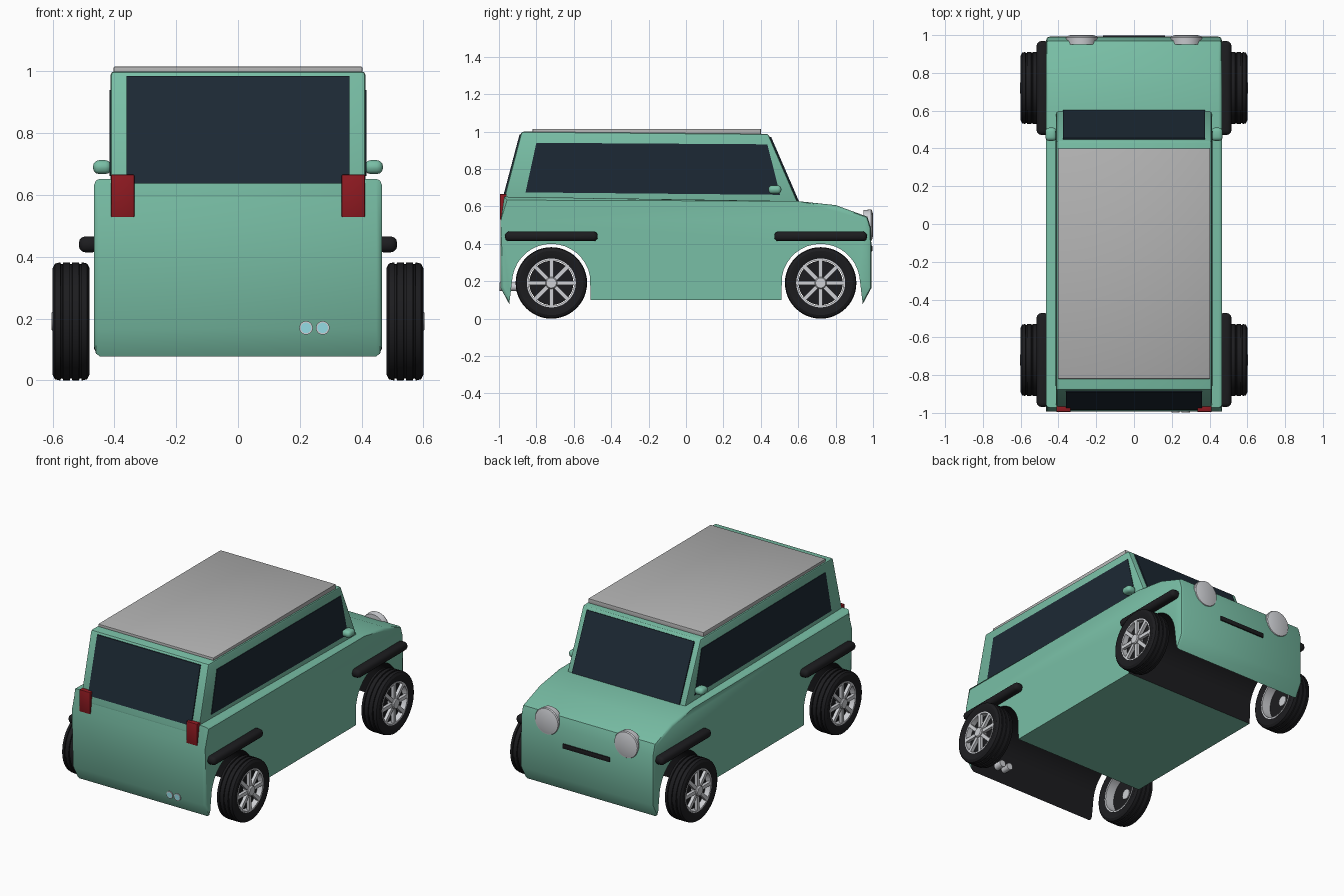
import bpy, bmesh, math
from mathutils import Matrix, Vector

if "Cube" in bpy.data.objects:
    bpy.data.objects.remove(bpy.data.objects["Cube"])


def mat(name, r, g, b):
    m = bpy.data.materials.new(name)
    m.diffuse_color = (r, g, b, 1)
    m.use_nodes = True
    m.node_tree.nodes["Principled BSDF"].inputs["Base Color"].default_value = m.diffuse_color
    return m


GREEN = mat("paint_green", 0.19, 0.52, 0.38)
GLASS = mat("dark_glass", 0.012, 0.022, 0.035)
BLACK = mat("rubber_black", 0.012, 0.012, 0.014)
RED = mat("lamp_red", 0.27, 0.01, 0.015)
GREY = mat("roof_grey", 0.45, 0.45, 0.45)
CHROME = mat("chrome", 0.62, 0.63, 0.66)
CYAN = mat("pipe_cyan", 0.3, 0.72, 0.78)


def finish(name, bm, *mats, smooth=True):
    bmesh.ops.recalc_face_normals(bm, faces=bm.faces)
    me = bpy.data.meshes.new(name)
    bm.to_mesh(me)
    bm.free()
    ob = bpy.data.objects.new(name, me)
    bpy.context.collection.objects.link(ob)
    for m in mats:
        me.materials.append(m)
    if smooth:
        bpy.ops.object.select_all(action='DESELECT')
        bpy.context.view_layer.objects.active = ob
        ob.select_set(True)
        bpy.ops.object.shade_smooth_by_angle(angle=math.radians(30))
    return ob


def prism_bm(pts, x0, x1):
    """Side profile (y, z) extruded across the car."""
    bm = bmesh.new()
    a = [bm.verts.new((x0, y, z)) for y, z in pts]
    b = [bm.verts.new((x1, y, z)) for y, z in pts]
    bm.faces.new(a)
    bm.faces.new(b[::-1])
    n = len(pts)
    sides = [bm.faces.new((a[i], b[i], b[(i + 1) % n], a[(i + 1) % n])) for i in range(n)]
    rims = [(bm.edges.get((r[i], r[(i + 1) % n])), i) for r in (a, b) for i in range(n)]
    return bm, sides, rims


def prism(name, pts, x0, x1, m, bevel=0.0):
    bm, _, rims = prism_bm(pts, x0, x1)
    if bevel:
        bmesh.ops.bevel(bm, geom=bm.edges[:], offset=bevel, segments=2, profile=0.5, affect='EDGES')
    return finish(name, bm, m)


def box(name, c, size, m, bevel=0.0, seg=3):
    bm = bmesh.new()
    bmesh.ops.create_cube(bm, size=1, matrix=Matrix.Translation(c) @ Matrix.Diagonal((*size, 1)))
    if bevel:
        bmesh.ops.bevel(bm, geom=bm.edges[:], offset=bevel, segments=seg, profile=0.5, affect='EDGES')
    return finish(name, bm, m)


def lathe(name, prof, c, m, axis='X', sign=1, seg=48, closed=False):
    """Revolve (along, radius) points about an axis through c."""
    bm = bmesh.new()
    rings = []
    for k in range(seg):
        t = 2 * math.pi * k / seg
        ring = []
        for d, r in prof:
            u, v = r * math.cos(t), r * math.sin(t)
            p = (d * sign, u, v) if axis == 'X' else (u, d * sign, v)
            ring.append(bm.verts.new(Vector(c) + Vector(p)))
        rings.append(ring)
    n = len(prof)
    for k in range(seg):
        a, b = rings[k], rings[(k + 1) % seg]
        for i in range(n if closed else n - 1):
            j = (i + 1) % n
            bm.faces.new((a[i], a[j], b[j], b[i]))
    bmesh.ops.remove_doubles(bm, verts=bm.verts, dist=1e-5)
    return finish(name, bm, m)


# Lower body: side profile with wheel arches cut right through
def arch(yc):
    return [(yc + 0.21 * math.cos(t), 0.19 + 0.21 * math.sin(t))
            for t in [math.radians(10 * k) for k in range(1, 18)]]


rear, front = arch(-0.72), arch(0.72)
outline = [(-0.945, 0.078), (-0.992, 0.165), (-0.992, 0.52), (-0.972, 0.652), (0.6, 0.628),
           (0.8, 0.607), (0.97, 0.545), (0.99, 0.48), (0.992, 0.165), (0.945, 0.078)]
under = front[::-1]
under = sorted(front, key=lambda p: -p[0]) + [(0.51, 0.1), (-0.51, 0.1)] + sorted(rear, key=lambda p: -p[0])
bm, sides, rims = prism_bm(outline + under, -0.465, 0.465)
no = len(outline)
floor_i = no + len(front)
for i, f in enumerate(sides):
    if i >= no - 1 and i != floor_i:
        f.material_index = 1
bmesh.ops.bevel(bm, geom=[e for e, i in rims if i < no - 1], offset=0.018, segments=2,
                profile=0.5, affect='EDGES')
finish("lower_body", bm, GREEN, BLACK)

# Cabin, roof panel and windows
prism("cabin", [(-0.987, 0.59), (-0.88, 1.0), (0.44, 0.988), (0.612, 0.59)], -0.412, 0.412, GREEN, 0.012)
prism("roof_panel", [(-0.82, 0.99), (-0.82, 1.015), (0.4, 1.015), (0.4, 0.98)], -0.402, 0.402, GREY, 0.003)
prism("rear_window", [(-0.982, 0.637), (-0.89, 0.985), (-0.87, 0.985), (-0.95, 0.637)], -0.36, 0.36, GLASS)
prism("windshield", [(0.603, 0.63), (0.455, 0.972), (0.435, 0.965), (0.57, 0.63)], -0.375, 0.375, GLASS)
for s in (-1, 1):
    prism("side_window", [(-0.858, 0.675), (-0.8, 0.94), (0.435, 0.932), (0.503, 0.662)],
          s * 0.4, s * 0.415, GLASS)

# Wheel parts: tyre section with three grooves, rim barrel, dish, hub
tyre = [(-0.05, 0.13), (-0.058, 0.15), (-0.06, 0.172), (-0.052, 0.187), (-0.036, 0.191)]
for g in (-0.03, 0.0, 0.03):
    tyre += [(g - 0.004, 0.191), (g - 0.003, 0.185), (g + 0.003, 0.185), (g + 0.004, 0.191)]
tyre += [(0.036, 0.191), (0.052, 0.187), (0.06, 0.172), (0.058, 0.15), (0.05, 0.13)]
barrel = [(-0.052, 0.131), (0.052, 0.131), (0.052, 0.122), (-0.052, 0.122)]
disc = [(0.005, 0), (0.005, 0.118), (0.02, 0.118), (0.02, 0)]
hub = [(0.0, 0), (0.0, 0.032), (0.058, 0.032), (0.064, 0.027), (0.064, 0)]

for s in (-1, 1):
    for e, y in (("rear", -0.72), ("front", 0.72)):
        c = (s * 0.54, y, 0.191)
        lathe(e + "_tyre", tyre, c, BLACK, sign=s, closed=True)
        lathe(e + "_rim", barrel, c, CHROME, sign=s, closed=True)
        lathe(e + "_wheel_disc", disc, c, BLACK, sign=s)
        lathe(e + "_hub", hub, c, CHROME, sign=s, seg=24)
        bm = bmesh.new()
        for k in range(4):
            bmesh.ops.create_cube(bm, size=1, matrix=Matrix.Translation((c[0] + s * 0.042, y, c[2]))
                                  @ Matrix.Rotation(k * math.pi / 4, 4, 'X')
                                  @ Matrix.Diagonal((0.02, 0.25, 0.022, 1)))
        finish(e + "_spokes", bm, CHROME, smooth=False)
        # Fender bar above the wheel
        box(e + "_fender_bar", (s * 0.482, y, 0.44), (0.066, 0.496, 0.052), BLACK, 0.022)

    # Lamps and mirrors
    box("tail_light", (s * 0.373, -0.977, 0.597), (0.076, 0.036, 0.138), RED, 0.004, 2)
    box("side_mirror", (s * 0.439, 0.475, 0.69), (0.06, 0.07, 0.045), GREEN, 0.02)
    lathe("headlight", [(-0.05, 0), (-0.05, 0.08), (-0.012, 0.084), (-0.005, 0.08), (-0.004, 0.072),
                        (0, 0.06), (0, 0)], (s * 0.277, 1.0, 0.5), CHROME, axis='Y', seg=32)

# Front grille slot and twin exhaust
box("grille_slot", (0, 0.988, 0.375), (0.33, 0.02, 0.03), BLACK, 0.004, 2)
for x in (0.22, 0.274):
    lathe("exhaust_pipe", [(-0.998, 0.017), (-0.998, 0.022), (-0.88, 0.022), (-0.88, 0.0)],
          (x, 0, 0.17), CHROME, axis='Y', seg=24)
    lathe("exhaust_tip", [(-0.997, 0), (-0.997, 0.018), (-0.985, 0.018)],
          (x, 0, 0.17), CYAN, axis='Y', seg=24)
